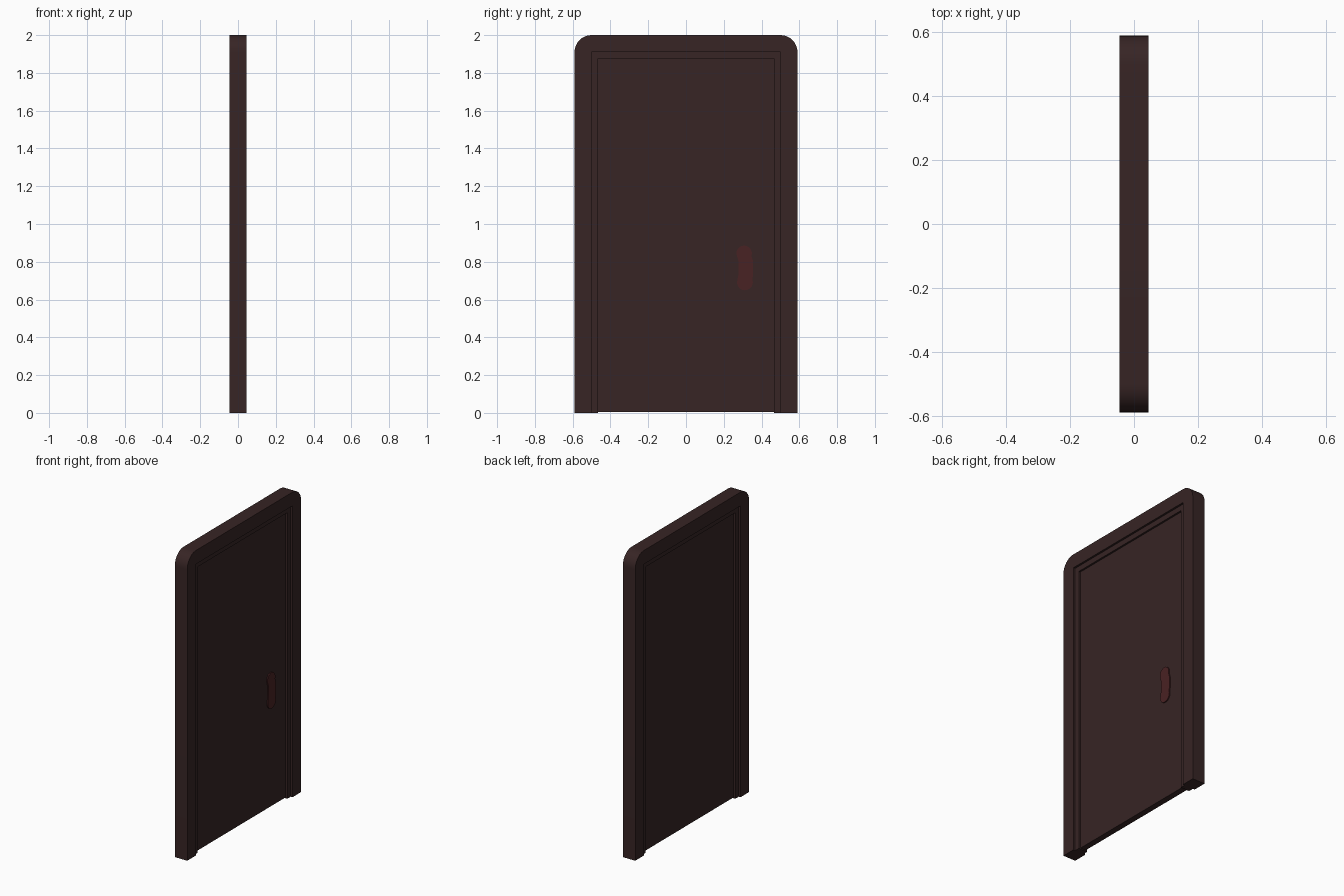
import bpy, bmesh, math

if "Cube" in bpy.data.objects:
    bpy.data.objects.remove(bpy.data.objects["Cube"])


def material(name, rgb):
    m = bpy.data.materials.new(name)
    m.diffuse_color = (*rgb, 1)
    m.use_nodes = True
    m.node_tree.nodes["Principled BSDF"].inputs["Base Color"].default_value = m.diffuse_color
    return m


wood = material("dark_brown", (0.038, 0.018, 0.018))
red = material("dull_red", (0.066, 0.016, 0.017))


def extrude_profile(name, pts, x0, x1, mat):
    """Extrude a (y, z) outline along x."""
    bm = bmesh.new()
    face = bm.faces.new([bm.verts.new((x0, y, z)) for y, z in pts])
    out = bmesh.ops.extrude_face_region(bm, geom=[face])
    moved = [v for v in out["geom"] if isinstance(v, bmesh.types.BMVert)]
    bmesh.ops.translate(bm, verts=moved, vec=(x1 - x0, 0, 0))
    bmesh.ops.recalc_face_normals(bm, faces=bm.faces)
    me = bpy.data.meshes.new(name)
    bm.to_mesh(me)
    bm.free()
    ob = bpy.data.objects.new(name, me)
    bpy.context.collection.objects.link(ob)
    me.materials.append(mat)
    bpy.ops.object.select_all(action='DESELECT')
    ob.select_set(True)
    bpy.context.view_layer.objects.active = ob
    bpy.ops.object.shade_smooth_by_angle(angle=math.radians(30))
    return ob


def arc(cy, cz, r, a0, a1, n):
    return [(cy + r * math.cos(math.radians(a0 + (a1 - a0) * i / n)),
             cz + r * math.sin(math.radians(a0 + (a1 - a0) * i / n)))
            for i in range(n + 1)]


def opening(w, h):
    return [(-w, 0), (-w, h), (w, h), (w, 0)]


# outer frame with rounded top corners
W, R = 0.59, 0.09
outer = [(W, 0)] + arc(W - R, 2 - R, R, 0, 90, 10) + arc(R - W, 2 - R, R, 90, 180, 10) + [(-W, 0)]
extrude_profile("door_frame", outer + opening(0.5, 1.91), -0.045, 0.045, wood)

# stepped inner trim
extrude_profile("inner_trim", opening(0.5, 1.91)[::-1] + opening(0.465, 1.875), -0.032, 0.032, wood)

# door leaf
extrude_profile("door_panel", [(-0.465, 0.006), (-0.465, 1.875), (0.465, 1.875), (0.465, 0.006)],
                -0.02, 0.02, wood)

# handle plate: two rounded ends with a narrower waist, on the +x side only
plate = (arc(0.308, 0.845, 0.041, -20, 200, 12)
         + [(0.279, 0.80), (0.279, 0.74)]
         + arc(0.312, 0.691, 0.042, 160, 380, 12)
         + [(0.356, 0.74), (0.356, 0.80)])
extrude_profile("handle", plate, 0.01, 0.027, red)
